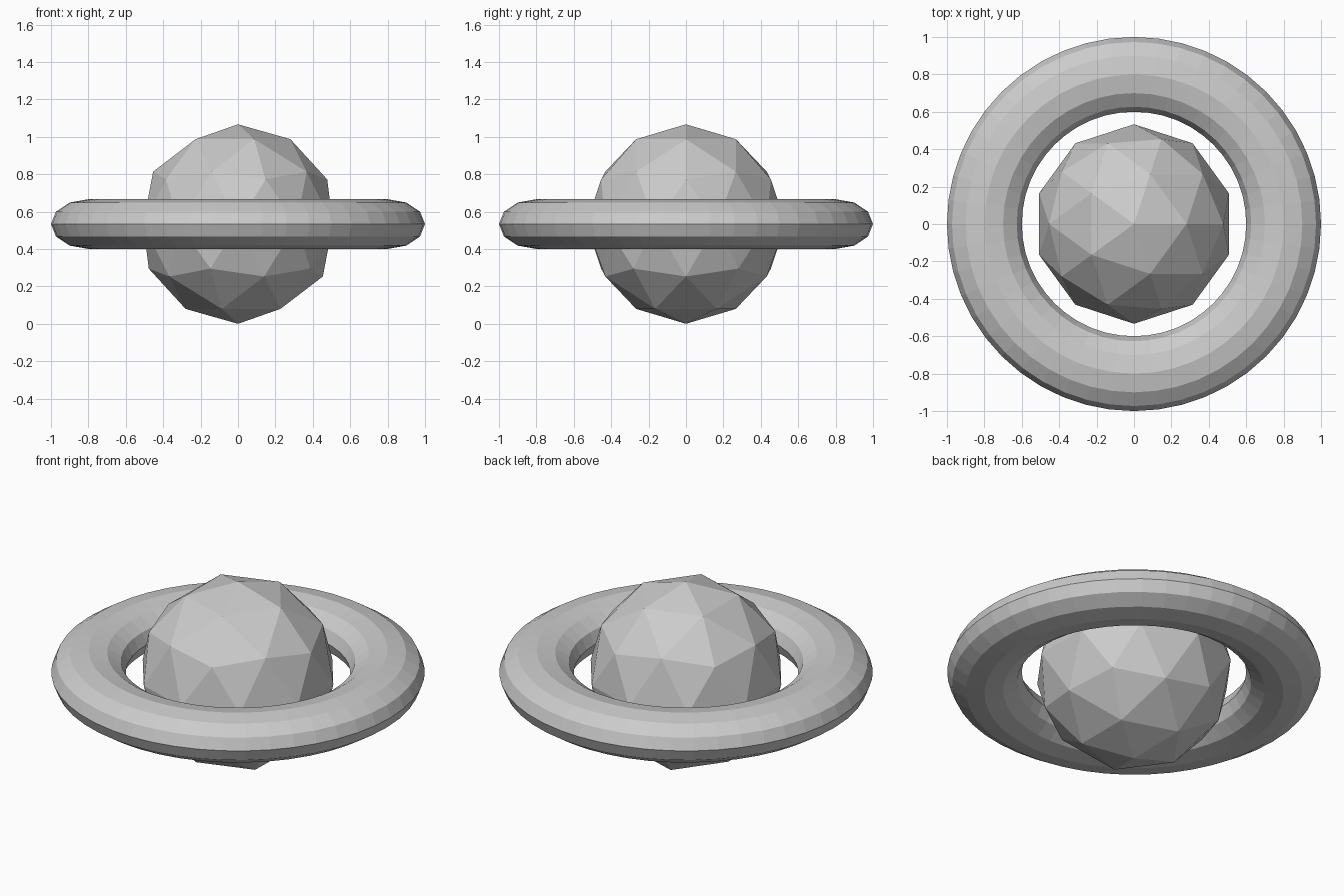
import bpy

if "Cube" in bpy.data.objects:
    bpy.data.objects.remove(bpy.data.objects["Cube"])

R = 0.5333  # globe radius, also the height of the centre

# Faceted globe
bpy.ops.mesh.primitive_ico_sphere_add(subdivisions=2, radius=R, location=(0, 0, R))
bpy.context.object.name = "globe"

# Flattened ring around the globe
bpy.ops.mesh.primitive_torus_add(major_radius=0.8, minor_radius=0.2,
                                 major_segments=48, minor_segments=12,
                                 location=(0, 0, R))
ring = bpy.context.object
ring.name = "ring"
ring.scale.z = 0.665
bpy.ops.object.transform_apply(location=False, rotation=False, scale=True)

# Flat facets
for obj in bpy.data.objects:
    for p in obj.data.polygons:
        p.use_smooth = False
